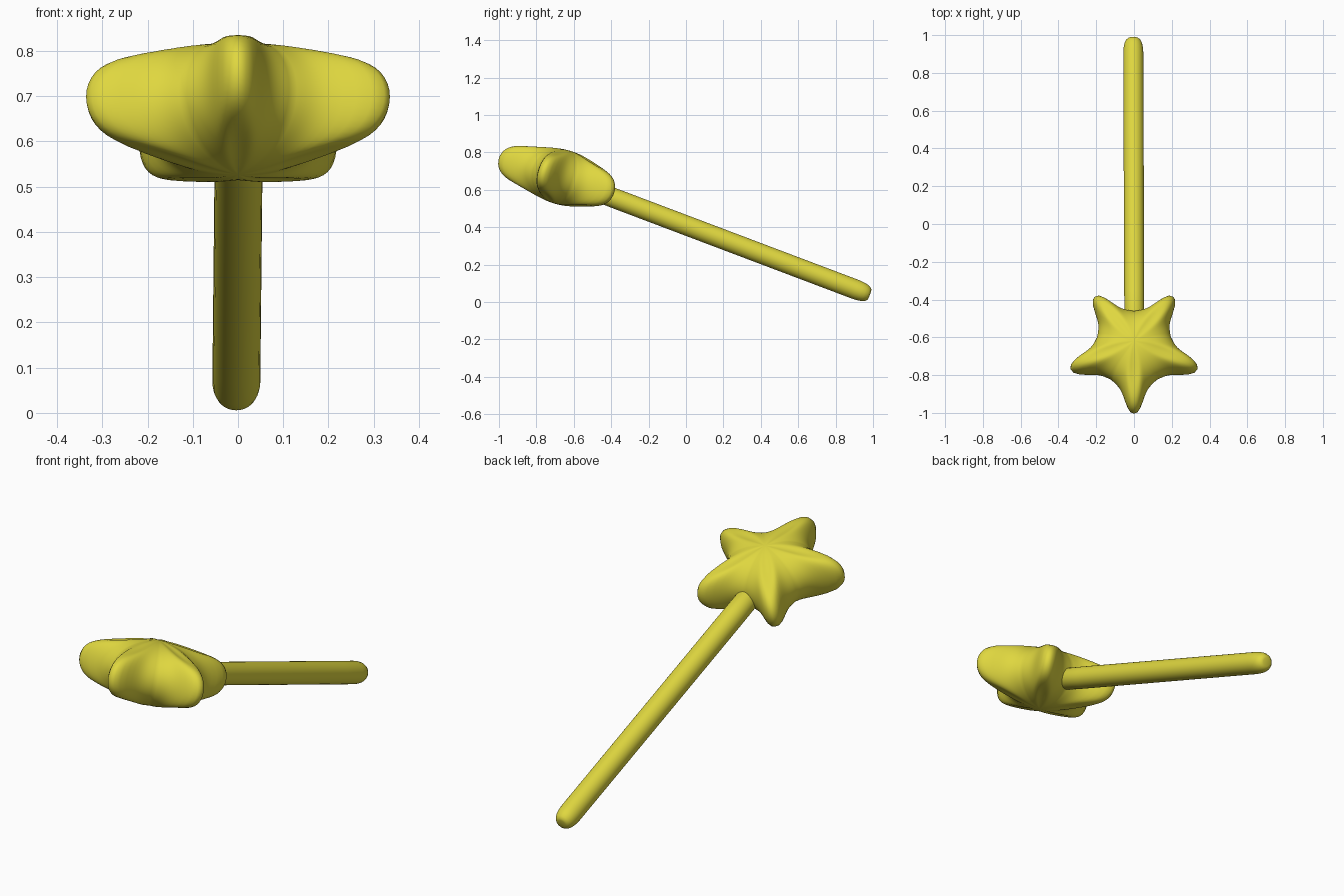
import bpy, bmesh, math
from mathutils import Matrix, Vector

if "Cube" in bpy.data.objects:
    bpy.data.objects.remove(bpy.data.objects["Cube"])

yellow = bpy.data.materials.new("wand yellow")
yellow.diffuse_color = (0.74, 0.68, 0.05, 1)
yellow.use_nodes = True
yellow.node_tree.nodes["Principled BSDF"].inputs["Base Color"].default_value = yellow.diffuse_color


def stack_rings(name, rings, start, end, matrix):
    """Skin closed rings of equal size and close both ends with a fan."""
    bm = bmesh.new()
    loops = [[bm.verts.new(p) for p in ring] for ring in rings]
    n = len(loops[0])
    for a, b in zip(loops, loops[1:]):
        for i in range(n):
            j = (i + 1) % n
            bm.faces.new((a[i], a[j], b[j], b[i]))
    for pole, ring in ((start, loops[0]), (end, loops[-1])):
        v = bm.verts.new(pole)
        for i in range(n):
            bm.faces.new((ring[i], ring[(i + 1) % n], v))
    bm.transform(matrix)
    bmesh.ops.recalc_face_normals(bm, faces=bm.faces)
    mesh = bpy.data.meshes.new(name)
    bm.to_mesh(mesh)
    bm.free()
    for f in mesh.polygons:
        f.use_smooth = True
    mesh.materials.append(yellow)
    obj = bpy.data.objects.new(name, mesh)
    bpy.context.collection.objects.link(obj)
    return obj


# Puffy star: five rounded arms, thick in the middle and tapering to the tips
HALF = 0.147
SEGS, RINGS = 120, 36


def star_point(theta, t):
    away = abs((math.degrees(theta) + 36) % 72 - 36)      # angle from nearest arm
    w = 1 / (1 + (away / 11) ** 2.4)                      # 1 on an arm, 0 in a notch
    radius = 0.197 + 0.156 * w
    q = math.sin(t)
    taper = 1 - 0.30 * w * (1 - math.exp(-(q / 0.45) ** 2))
    h = HALF * taper * math.sqrt(max(0, 1 - q ** (2 + 4 * w)))
    r = radius * q
    return (r * math.sin(theta), -r * math.cos(theta), math.copysign(h, math.cos(t)))


star_rings = [[star_point(2 * math.pi * i / SEGS, math.pi * k / RINGS)
               for i in range(SEGS)] for k in range(1, RINGS)]
stack_rings("star", star_rings, (0, 0, HALF), (0, 0, -HALF),
            Matrix.Translation((0, -0.662, 0.668)) @ Matrix.Rotation(math.radians(-16.5), 4, 'X'))

# Handle: round rod with a softly rounded end, running into the star
inner, outer = Vector((0.002, -0.56, 0.622)), Vector((-0.004, 0.983, 0.039))
length = (outer - inner).length
profile = [(0.04, 0), (0.052, 0.02)]
profile += [(0.053, length * k / 8) for k in range(1, 8)]
profile += [(0.053, length - 0.08), (0.051, length - 0.052), (0.047, length - 0.03),
            (0.039, length - 0.012), (0.03, length - 0.003), (0.02, length)]
rod_rings = [[(r * math.cos(math.tau * i / 32), r * math.sin(math.tau * i / 32), z)
              for i in range(32)] for r, z in profile]
turn = (outer - inner).to_track_quat('Z', 'Y').to_matrix().to_4x4()
stack_rings("handle", rod_rings, (0, 0, 0), (0, 0, length),
            Matrix.Translation(inner) @ turn)
